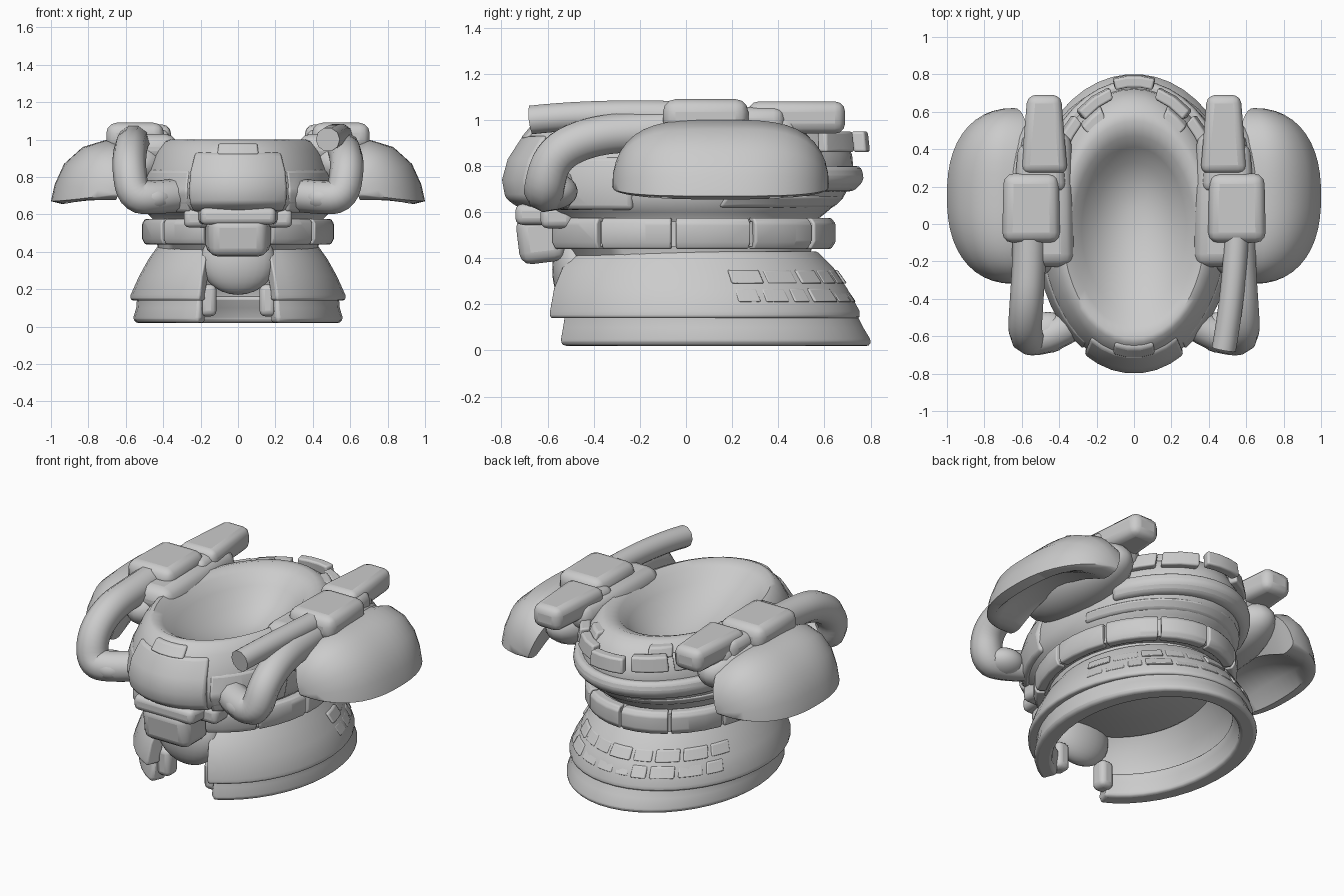
import bpy, bmesh, math, random
from mathutils import Vector

random.seed(4)
if "Cube" in bpy.data.objects:
    bpy.data.objects.remove(bpy.data.objects["Cube"], do_unlink=True)

grey = bpy.data.materials.new("plain_grey")
grey.use_nodes = True
colour = (0.6, 0.6, 0.6, 1)
grey.diffuse_color = colour
grey.node_tree.nodes["Principled BSDF"].inputs["Base Color"].default_value = colour


def finish(name, bm, bevel=0.0, angle=45):
    bmesh.ops.remove_doubles(bm, verts=bm.verts, dist=0.0005)
    bmesh.ops.recalc_face_normals(bm, faces=bm.faces)
    me = bpy.data.meshes.new(name)
    bm.to_mesh(me)
    bm.free()
    ob = bpy.data.objects.new(name, me)
    bpy.context.collection.objects.link(ob)
    me.materials.append(grey)
    if bevel:
        mod = ob.modifiers.new("bevel", "BEVEL")
        mod.width, mod.segments = bevel, 3
    bpy.ops.object.select_all(action="DESELECT")
    ob.select_set(True)
    bpy.context.view_layer.objects.active = ob
    bpy.ops.object.shade_smooth_by_angle(angle=math.radians(angle))
    return ob


def bridge(bm, rows, wrap):
    """Join rows of points with quads; wrap closes each row."""
    rows = [[bm.verts.new(p) for p in row] for row in rows]
    n = len(rows[0])
    for a, b in zip(rows, rows[1:]):
        for i in range(n if wrap else n - 1):
            j = (i + 1) % n
            bm.faces.new((a[i], a[j], b[j], b[i]))
    return rows


def ring_point(ring, deg, grow=0.0):
    """Point on an oval ring (z, half width, front y, back y); zero degrees is front."""
    z, rx, yf, yb = ring
    t = math.radians(deg)
    mid, half = (yf + yb) / 2, (yb - yf) / 2
    return ((rx + grow) * math.sin(t), mid - (half + grow) * math.cos(t), z)


def loft(name, rings, segs=48):
    bm = bmesh.new()
    bridge(bm, [[ring_point(r, 360 * i / segs) for i in range(segs)] for r in rings], True)
    return finish(name, bm, angle=50)


def shell(name, rings, thick, a0, a1, bevel=0.012, grow=0.0):
    """Curved plate with thickness over an angle range."""
    n = max(2, int((a1 - a0) / 8))
    bm = bmesh.new()
    rows = []
    for i in range(n + 1):
        a = a0 + (a1 - a0) * i / n
        rows.append([ring_point(r, a, grow) for r in rings]
                    + [ring_point(r, a, grow - thick) for r in reversed(rings)])
    rows = bridge(bm, rows, True)
    bm.faces.new(rows[0])
    bm.faces.new(rows[-1])
    return finish(name, bm, bevel)


def box(name, loc, size, rot=0.0, taper=1.0, bevel=0.03):
    bm = bmesh.new()
    bmesh.ops.create_cube(bm, size=1)
    for v in bm.verts:
        k = taper if v.co.y > 0 else 1
        v.co = Vector((v.co.x * size[0] * k, v.co.y * size[1], v.co.z * size[2]))
    ob = finish(name, bm, bevel)
    ob.location, ob.rotation_euler.x = loc, rot
    return ob


def ball(name, loc, size):
    bm = bmesh.new()
    bmesh.ops.create_uvsphere(bm, u_segments=24, v_segments=14, radius=1)
    for v in bm.verts:
        v.co = Vector(loc) + Vector(c * s for c, s in zip(v.co, size))
    return finish(name, bm)


def tube(name, points, radius):
    cu = bpy.data.curves.new(name, "CURVE")
    cu.dimensions, cu.bevel_depth, cu.bevel_resolution = "3D", radius, 3
    cu.use_fill_caps = True
    sp = cu.splines.new("NURBS")
    sp.points.add(len(points) - 1)
    for p, co in zip(sp.points, points):
        p.co = (*co, 1)
    sp.use_endpoint_u, sp.order_u, sp.resolution_u = True, 3, 5
    tmp = bpy.data.objects.new(name, cu)
    me = bpy.data.meshes.new_from_object(tmp)
    bm = bmesh.new()
    bm.from_mesh(me)
    bpy.data.objects.remove(tmp)
    finish(name, bm, 0.0, 60)


# Torso: neck bowl, soft rim, chest, waist and sagging underside in one loft
loft("torso", [
    (0.75, 0, 0.08, 0.08), (0.77, 0.1, -0.1, 0.21), (0.83, 0.2, -0.3, 0.33),
    (0.91, 0.28, -0.46, 0.41), (0.97, 0.33, -0.55, 0.47), (1.0, 0.38, -0.61, 0.55),
    (0.99, 0.41, -0.64, 0.6), (0.94, 0.45, -0.69, 0.67), (0.85, 0.49, -0.74, 0.72),
    (0.75, 0.51, -0.77, 0.73), (0.66, 0.51, -0.76, 0.68), (0.6, 0.48, -0.68, 0.61),
    (0.56, 0.44, -0.58, 0.56), (0.41, 0.43, -0.53, 0.54), (0.37, 0.36, -0.46, 0.46),
    (0.36, 0.18, -0.2, 0.28), (0.3, 0, 0.05, 0.05)])

# Chest and collar plates
shell("chest_plate", [(0.62, 0.5, -0.73, 0.64), (0.66, 0.52, -0.785, 0.7), (0.74, 0.53, -0.8, 0.72),
                      (0.83, 0.52, -0.775, 0.72), (0.93, 0.47, -0.71, 0.68)], 0.05, -30, 30, 0.02)
shell("collar_clasp", [(0.92, 0.47, -0.72, 0.68), (0.98, 0.44, -0.67, 0.63)], 0.05, -14, 14)
for s in (-1, 1):
    lo, hi = sorted((s * 31, s * 74))
    shell("side_chest_plate", [(0.61, 0.51, -0.73, 0.64), (0.72, 0.53, -0.78, 0.72),
                               (0.84, 0.5, -0.745, 0.72)], 0.04, lo, hi, 0.02)

# Back plates in stepped bands
for a0, a1 in ((115, 140), (143, 165), (168, 192), (195, 217), (220, 245)):
    shell("upper_back_plate", [(0.86, 0.5, -0.73, 0.74), (0.95, 0.47, -0.68, 0.73)], 0.06,
          a0, a1, grow=0.06 if a0 == 168 else 0.02)
shell("lower_back_band", [(0.69, 0.52, -0.7, 0.73), (0.74, 0.54, -0.7, 0.775),
                          (0.8, 0.53, -0.7, 0.76)], 0.06, 118, 242, 0.02)
shell("back_fold", [(0.62, 0.5, -0.7, 0.64), (0.67, 0.52, -0.7, 0.69)], 0.05, 105, 255, 0.015)
for a in (148, 212):
    shell("back_block", [(0.92, 0.45, -0.68, 0.7), (0.98, 0.43, -0.64, 0.67)], 0.08, a - 8, a + 8)

# Belt with raised segments
shell("belt_band", [(0.45, 0.49, -0.59, 0.62), (0.56, 0.49, -0.59, 0.62)], 0.08, 0, 360, 0.0)
for i in range(10):
    a = 21 + i * 32
    shell("belt_segment", [(0.44, 0.5, -0.61, 0.63), (0.47, 0.515, -0.625, 0.65),
                           (0.55, 0.515, -0.625, 0.65), (0.575, 0.5, -0.61, 0.63)],
          0.05, a, a + 30, 0.008)

# Belly stack, buckle and groin guard
box("buckle", (0, -0.63, 0.485), (0.3, 0.2, 0.21), 0.12, 1.2, 0.05)
box("belly_plate", (0, -0.64, 0.59), (0.4, 0.2, 0.09), 0, 1.1)
ball("groin_guard", (0, -0.48, 0.35), (0.2, 0.1, 0.18))
for s in (-1, 1):
    box("belly_side", (s * 0.22, -0.56, 0.58), (0.14, 0.14, 0.1))
    box("gap_post", (s * 0.16, -0.46, 0.14), (0.09, 0.1, 0.17))

# Two-tier skirt, open at the front
shell("upper_skirt", [(0.14, 0.575, -0.64, 0.755), (0.17, 0.575, -0.64, 0.755),
                      (0.27, 0.53, -0.62, 0.7), (0.36, 0.48, -0.58, 0.64),
                      (0.43, 0.43, -0.51, 0.57)], 0.09, 21, 339)
shell("lower_skirt", [(0.02, 0.555, -0.6, 0.805), (0.05, 0.56, -0.6, 0.8),
                      (0.1, 0.545, -0.59, 0.77), (0.16, 0.54, -0.58, 0.74)], 0.1, 22, 338, 0.02)
for z, rx, yb in ((0.21, 0.557, 0.733), (0.29, 0.52, 0.687)):
    a = 105
    while a < 245:
        step = random.uniform(9, 17)
        shell("skirt_stud", [(z, rx, -0.63, yb), (z + 0.06, rx - 0.03, -0.61, yb - 0.042)],
              0.03, a, a + step - 2, 0.008, random.uniform(0.002, 0.014))
        a += step


# Shoulder pads: domes hollowed in the middle, closed towards the front and back
def shoulder_pad(s):
    outer = [(0.54, 0.95), (0.7, 1.0), (0.83, 0.96), (0.93, 0.87), (0.98, 0.76), (1.0, 0.67)]
    inner = [(0.94, 0.655), (0.87, 0.74), (0.77, 0.79), (0.66, 0.78)]
    bm = bmesh.new()
    rows = []
    for i in range(25):
        t = -math.cos(math.pi * i / 24)
        kx = max(0.0, 1 - abs(t) ** 2.4) ** 0.45
        kz = max(0.0, 1 - abs(t) ** 3.6) ** 0.45
        hollow = max(0.0, 1 - 1.5 * t * t)
        sec = outer + [(x, 0.66 + (z - 0.66) * hollow) for x, z in inner]
        rows.append([(s * (0.64 + (x - 0.64) * kx), 0.15 + 0.47 * t,
                      0.71 + (z - 0.71) * kz) for x, z in sec])
    bridge(bm, rows, True)
    finish("shoulder_pad", bm, 0.0, 55)


for s, lift in ((-1, 0.03), (1, 0.0)):
    shoulder_pad(s)
    ball("shoulder_joint", (s * 0.52, 0.14, 0.87), (0.19, 0.42, 0.17))
    box("shoulder_yoke", (s * 0.47, 0.13, 0.95), (0.3, 0.72, 0.16), 0, 0.9, 0.07)
    box("shoulder_strap", (s * 0.55, 0.085, 1.015), (0.31, 0.37, 0.15), 0, 0.95, 0.055)
    box("strap_bridge", (s * 0.5, 0.3, 0.98), (0.28, 0.26, 0.15), 0, 0.85, 0.05)
    box("back_bar", (s * 0.48, 0.48, 1.01), (0.25, 0.42, 0.14), 0, 0.72, 0.045)
    # Front hose from the strap round into the chest
    tube("front_hose", [(s * 0.56, 0.0, 0.96 + lift), (s * 0.56, -0.2, 0.95 + lift),
                        (s * 0.575, -0.42, 0.93 + lift), (s * 0.585, -0.58, 0.85), (s * 0.56, -0.62, 0.69),
                        (s * 0.44, -0.6, 0.69), (s * 0.34, -0.54, 0.7)], 0.09)
    ball("hose_socket", (s * 0.46, -0.58, 0.69), (0.12, 0.11, 0.08))

# Extra stub above the left hose
tube("left_stub", [(0.55, -0.05, 1.02), (0.53, -0.4, 1.03), (0.48, -0.67, 1.0)], 0.065)
